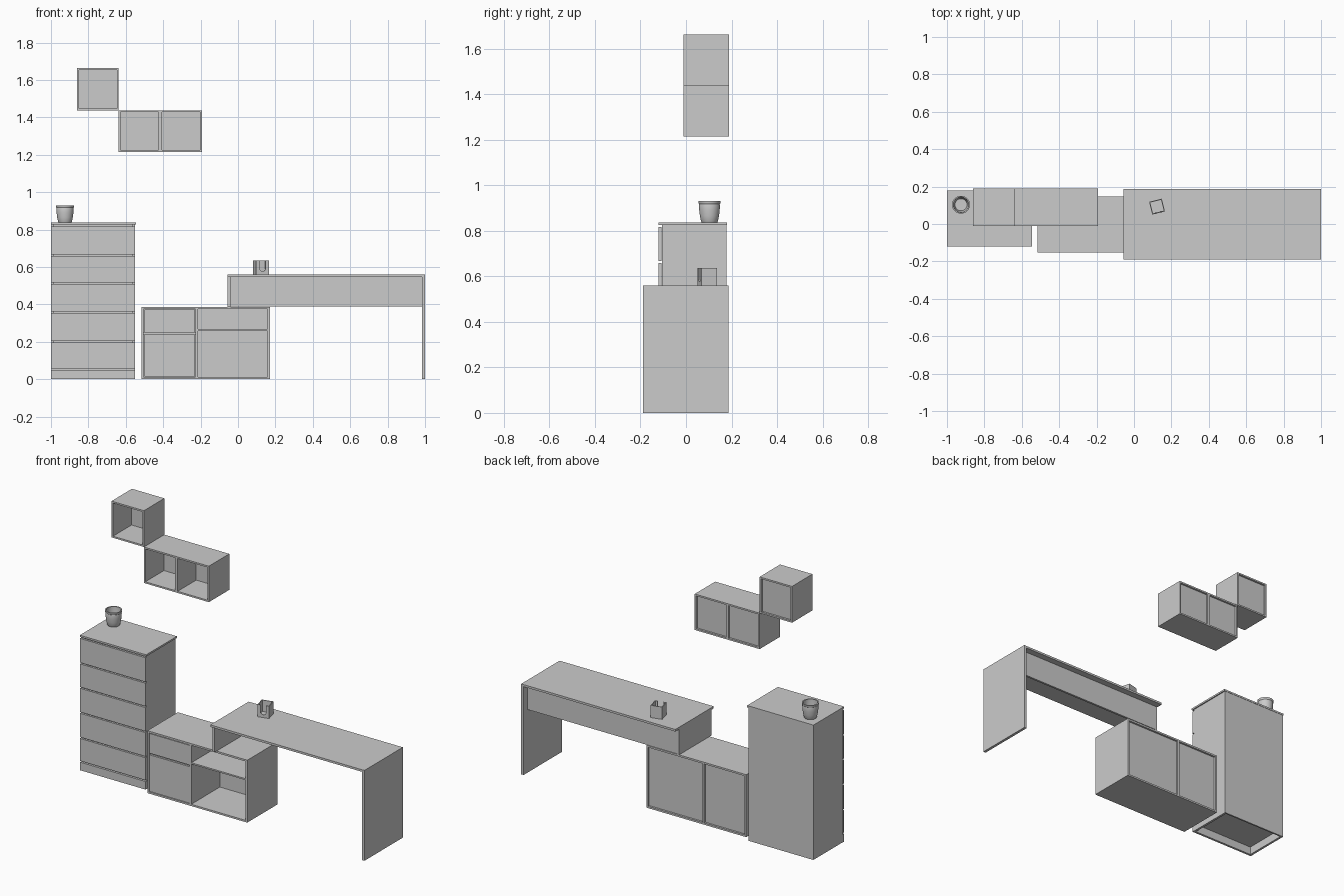
import bpy, bmesh, math
from mathutils import Matrix, Vector

if "Cube" in bpy.data.objects:
    bpy.data.objects.remove(bpy.data.objects["Cube"])


def finish(name, bm):
    bmesh.ops.recalc_face_normals(bm, faces=bm.faces)
    me = bpy.data.meshes.new(name)
    bm.to_mesh(me)
    bm.free()
    ob = bpy.data.objects.new(name, me)
    bpy.context.collection.objects.link(ob)
    return ob


def add_box(bm, x0, x1, y0, y1, z0, z1):
    m = Matrix.Translation(((x0 + x1) / 2, (y0 + y1) / 2, (z0 + z1) / 2))
    m = m @ Matrix.Diagonal((x1 - x0, y1 - y0, z1 - z0, 1))
    bmesh.ops.create_cube(bm, size=1, matrix=m)


def panels(name, *boxes):
    bm = bmesh.new()
    for b in boxes:
        add_box(bm, *b)
    return finish(name, bm)


def open_case(name, x0, x1, y0, y1, z0, z1, t, dividers=(), recess=0.012):
    """Open-fronted case: top, bottom, sides, dividers and a recessed back."""
    boxes = [(x0, x1, y0, y1, z1 - t, z1), (x0, x1, y0, y1, z0, z0 + t),
             (x0, x0 + t, y0, y1, z0 + t, z1 - t),
             (x1 - t, x1, y0, y1, z0 + t, z1 - t)]
    boxes += [(a, b, y0, y1, z0 + t, z1 - t) for a, b in dividers]
    boxes.append((x0 + t, x1 - t, y1 - recess - 0.006, y1 - recess, z0 + t, z1 - t))
    return panels(name, *boxes)


# Wall cubes
open_case("wall_cube_upper", -0.86, -0.638, -0.01, 0.19, 1.438, 1.663, 0.01)
open_case("wall_cube_lower", -0.638, -0.193, -0.01, 0.19, 1.215, 1.438, 0.01,
          [(-0.424, -0.407)])

# Tall chest carcass, open below the bottom panel
panels("chest_carcass",
       (-0.998, -0.984, -0.106, 0.178, 0, 0.826),
       (-0.566, -0.552, -0.106, 0.178, 0, 0.826),
       (-0.984, -0.566, 0.168, 0.178, 0, 0.826),
       (-0.984, -0.566, -0.106, 0.168, 0.05, 0.06))
panels("chest_top", (-1.0, -0.545, -0.121, 0.18, 0.826, 0.837))

# Five drawer fronts and the plinth, with gaps between them
seams = [0.054, 0.201, 0.357, 0.512, 0.663, 0.821]
for i in range(5):
    panels(f"chest_drawer_{i + 1}",
           (-1.0, -0.55, -0.12, -0.107, seams[i] + 0.004, seams[i + 1] - 0.004))
panels("chest_plinth", (-1.0, -0.55, -0.12, -0.106, 0, 0.05))

# Low cabinet with a closed left bay and an open right bay
open_case("low_cabinet", -0.515, 0.17, -0.152, 0.146, 0, 0.387, 0.011,
          [(-0.226, -0.214)])
panels("cabinet_drawer_front", (-0.501, -0.229, -0.15, -0.138, 0.25, 0.372))
panels("cabinet_door", (-0.501, -0.229, -0.15, -0.138, 0.014, 0.24))
panels("cabinet_left_shelf", (-0.504, -0.226, -0.138, 0.128, 0.24, 0.25))
panels("cabinet_right_shelf", (-0.214, 0.159, -0.15, 0.128, 0.259, 0.268))

# Desk
panels("desk_top", (-0.057, 1.0, -0.19, 0.186, 0.547, 0.56))
panels("desk_leg", (0.983, 1.0, -0.19, 0.186, 0, 0.547))
panels("desk_end_panel", (-0.055, -0.041, -0.17, 0.146, 0.387, 0.547))
panels("desk_back_apron", (-0.041, 0.983, 0.133, 0.146, 0.39, 0.547))

# Vase: revolved profile with a thick rim
bm = bmesh.new()
prof = [(0, 0.837), (0.034, 0.837), (0.037, 0.842), (0.042, 0.866), (0.045, 0.89),
        (0.046, 0.912), (0.045, 0.917), (0.048, 0.921), (0.048, 0.93),
        (0.041, 0.93), (0.040, 0.9), (0.032, 0.846), (0, 0.845)]
vs = [bm.verts.new((r, 0, z)) for r, z in prof]
es = [bm.edges.new(p) for p in zip(vs, vs[1:])]
bmesh.ops.spin(bm, geom=vs + es, cent=(0, 0, 0), axis=(0, 0, 1),
               angle=2 * math.pi, steps=32)
bmesh.ops.remove_doubles(bm, verts=bm.verts, dist=0.0002)
vase = finish("vase", bm)
vase.location = (-0.925, 0.103, 0)
bpy.context.view_layer.objects.active = vase
vase.select_set(True)
bpy.ops.object.shade_smooth_by_angle(angle=math.radians(40))

# Pen holder: turned square box with a round-bottomed slot in its front
h, t, H = 0.035, 0.005, 0.076
bm = bmesh.new()
add_box(bm, -h, h, -h + t, h, 0, t)
add_box(bm, -h, h, h - t, h, t, H)
for s in (-1, 1):
    x0, x1 = sorted((s * h, s * (h - t)))
    add_box(bm, x0, x1, -h + t, h - t, t, H)
r, zc = 0.017, 0.034
pts = [(-h, 0), (h, 0), (h, H), (r, H)]
pts += [(r * math.cos(a), zc - r * math.sin(a))
        for a in (math.pi * i / 10 for i in range(11))]
pts += [(-r, H), (-h, H)]
face = bm.faces.new([bm.verts.new((x, -h, z)) for x, z in pts])
ext = bmesh.ops.extrude_face_region(bm, geom=[face], use_keep_orig=True)
bmesh.ops.translate(bm, vec=Vector((0, t, 0)),
                    verts=[g for g in ext["geom"] if isinstance(g, bmesh.types.BMVert)])
holder = finish("pen_holder", bm)
holder.location = (0.123, 0.093, 0.56)
holder.rotation_euler.z = math.radians(14)
